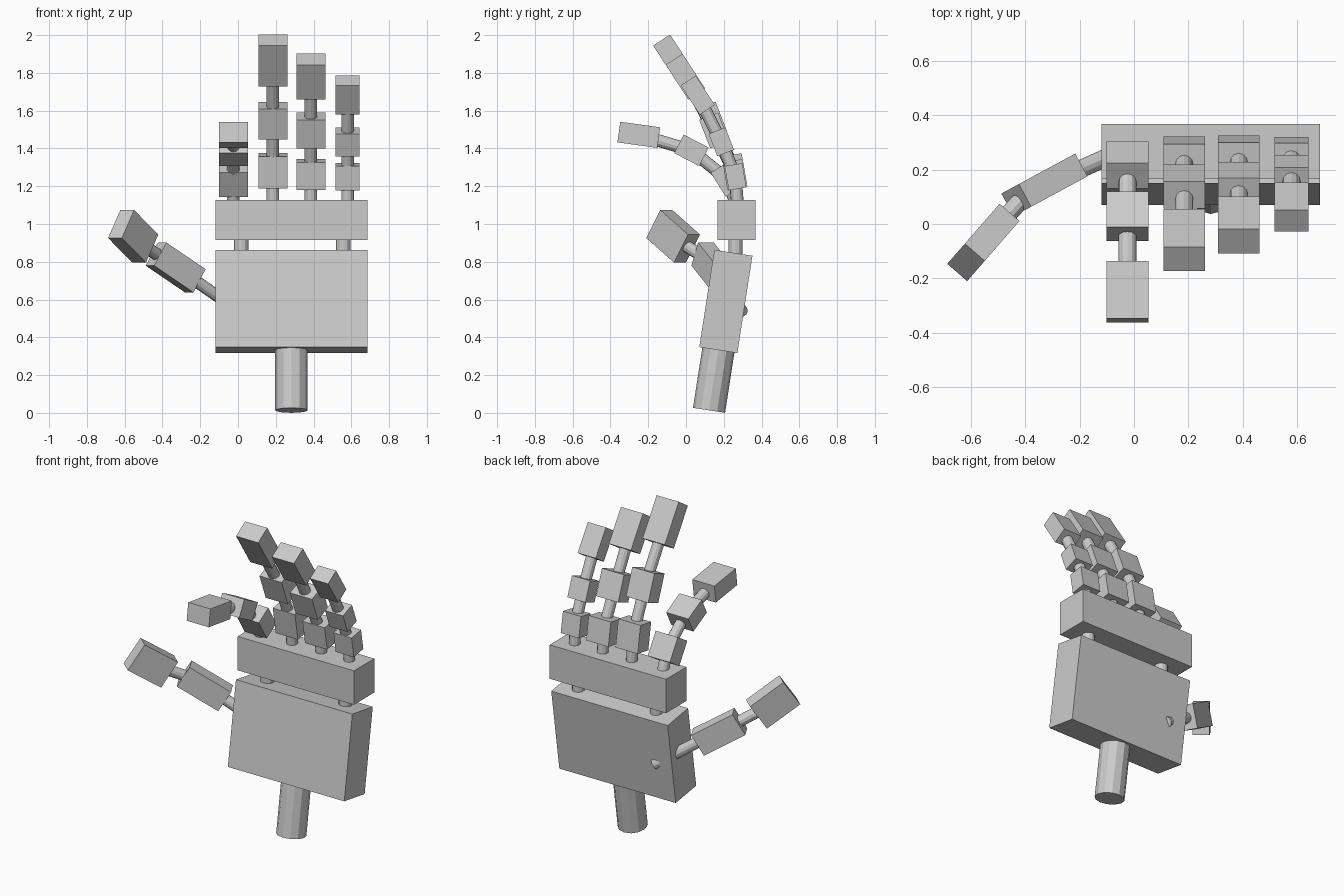
import bpy
from mathutils import Vector, Matrix


def block(name, centre, axis, width, depth, length):
    """Box whose length follows axis and whose width stays horizontal."""
    d = Vector(axis).normalized()
    v = d.cross(Vector((0, 0, 1)))
    v = v.normalized() if v.length > 1e-4 else Vector((1, 0, 0))
    u = d.cross(v)
    bpy.ops.mesh.primitive_cube_add(size=1)
    ob = bpy.context.object
    ob.name = name
    rot = Matrix((v, u, d)).transposed().to_4x4()
    ob.matrix_world = (Matrix.Translation(centre) @ rot
                       @ Matrix.Diagonal((width, depth, length, 1)))
    return ob


def rod(name, a, b, radius, sides=12):
    """Flat-sided cylinder from a to b."""
    a, b = Vector(a), Vector(b)
    bpy.ops.mesh.primitive_cylinder_add(vertices=sides, radius=radius,
                                        depth=(b - a).length, location=(a + b) / 2)
    ob = bpy.context.object
    ob.name = name
    ob.rotation_euler = (b - a).to_track_quat('Z', 'Y').to_euler()
    return ob


# Palm, knuckle block and wrist
block("palm", (0.283, 0.211, 0.59), (0, 0.155, 1), 0.805, 0.204, 0.521)
block("knuckle_block", (0.283, 0.267, 1.021), (0, 0, 1), 0.805, 0.201, 0.212)
rod("wrist", (0.283, 0.122, 0.0135), (0.283, 0.185, 0.42), 0.086)
for x in (0.018, 0.558):
    rod("palm_link", (x, 0.262, 0.78), (x, 0.262, 0.98), 0.038)

# Fingers: x, width, depth, then (y, z, length, axis y, axis z) per segment
fingers = {
    "index": (-0.024, 0.153, 0.11, [(0.217, 1.237, 0.15, -0.53, 0.85),
                                    (0.029, 1.39, 0.149, -0.887, 0.46),
                                    (-0.25, 1.472, 0.213, -0.99, 0.138)]),
    "middle": (0.185, 0.153, 0.107, [(0.256, 1.282, 0.17, -0.17, 0.985),
                                     (0.138, 1.547, 0.172, -0.36, 0.93),
                                     (-0.059, 1.866, 0.257, -0.545, 0.838)]),
    "ring": (0.386, 0.153, 0.107, [(0.26, 1.262, 0.148, -0.17, 0.985),
                                   (0.149, 1.495, 0.162, -0.36, 0.93),
                                   (-0.003, 1.78, 0.22, -0.545, 0.838)]),
    "little": (0.58, 0.125, 0.095, [(0.262, 1.25, 0.13, -0.17, 0.985),
                                    (0.187, 1.435, 0.127, -0.36, 0.93),
                                    (0.062, 1.682, 0.185, -0.545, 0.838)]),
}
for name, (x, width, depth, segments) in fingers.items():
    joint = Vector((x, 0.275, 1.08))
    for i, (y, z, length, ay, az) in enumerate(segments):
        centre = Vector((x, y, z))
        block(f"{name}_finger_segment_{i + 1}", centre, (0, ay, az), width, depth, length)
        rod(f"{name}_finger_link_{i + 1}", joint, centre, 0.033)
        joint = centre

# Thumb, its base link reaching through the back of the palm
block("thumb_segment_1", (-0.33, 0.144, 0.77), (-0.755, -0.408, 0.514), 0.095, 0.143, 0.275)
block("thumb_segment_2", (-0.555, -0.068, 0.935), (-0.547, -0.628, 0.556), 0.097, 0.178, 0.234)
rod("thumb_base_link", (0.012, 0.296, 0.535), (-0.28, 0.165, 0.737), 0.033)
rod("thumb_link", (-0.4, 0.106, 0.818), (-0.525, -0.033, 0.905), 0.033)
